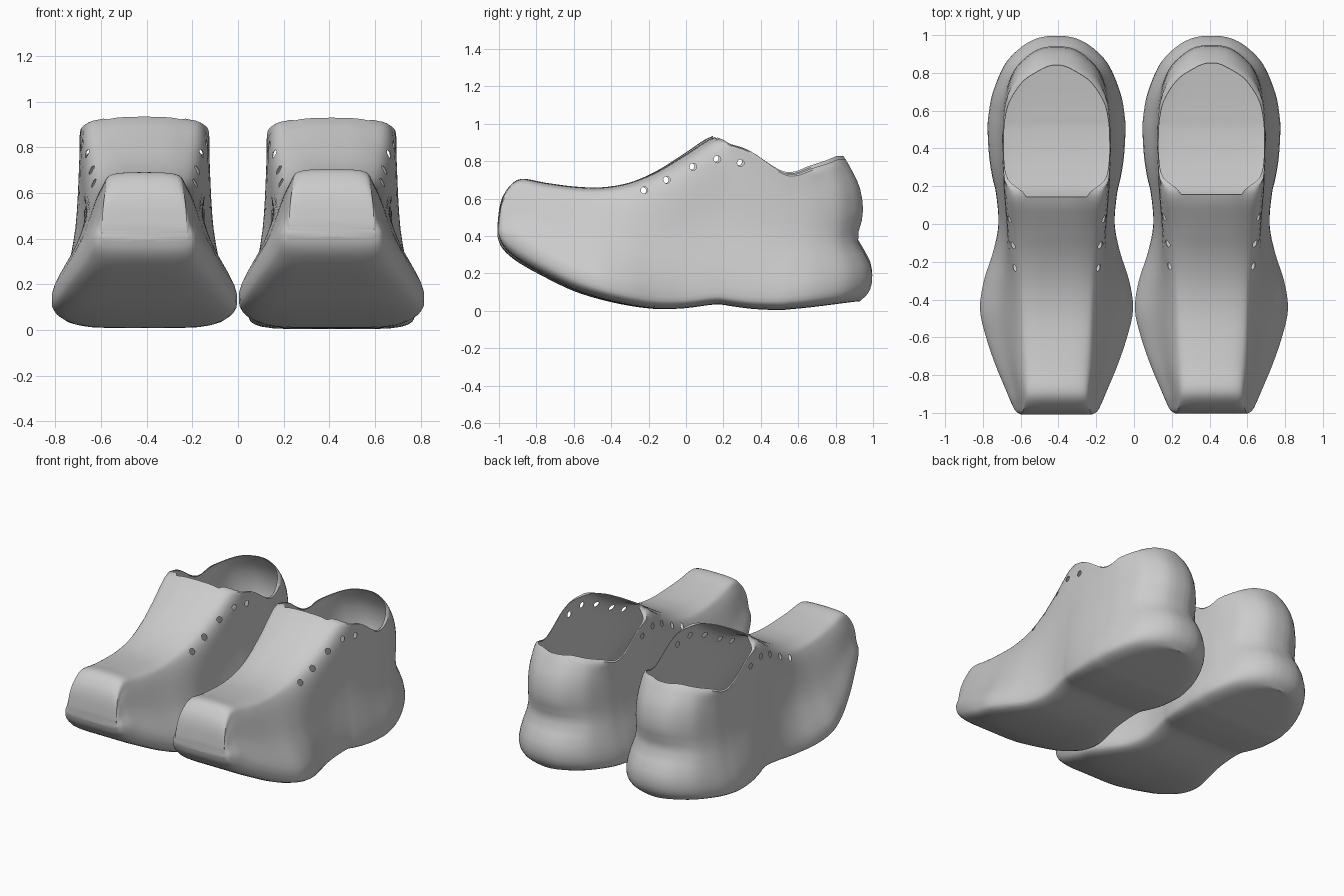
import bpy
import bmesh
import math
from mathutils import Matrix, Vector

if "Cube" in bpy.data.objects:
    bpy.data.objects.remove(bpy.data.objects["Cube"], do_unlink=True)

# One plain grey for the whole pair
grey = bpy.data.materials.new("plain grey")
grey.use_nodes = True
colour = (0.6, 0.6, 0.6, 1)
grey.diffuse_color = colour
grey.node_tree.nodes["Principled BSDF"].inputs["Base Color"].default_value = colour

# Stations from toe to heel:
# y, sole height, crown height, shoulder height, widest, shoulder and crown half widths
STATIONS = [
    (-1, .41, .47, .45, .19, .185, .17),
    (-.985, .365, .58, .53, .215, .185, .16),
    (-.95, .32, .655, .59, .235, .18, .15),
    (-.88, .265, .705, .64, .265, .18, .14),
    (-.75, .19, .685, .62, .32, .195, .14),
    (-.6, .115, .665, .6, .372, .205, .15),
    (-.45, .065, .66, .6, .405, .21, .15),
    (-.3, .03, .685, .615, .385, .22, .15),
    (-.15, .01, .745, .66, .337, .235, .15),
    (0, .014, .835, .74, .308, .25, .15),
    (.16, .034, .93, .85, .32, .265, .16),
    (.25, .024, .89, .82, .34, .277, .255),
    (.36, .01, .845, .77, .357, .284, .28),
    (.5, .004, .75, .67, .365, .285, .28),
    (.58, .01, .73, .64, .36, .28, .272),
    (.7, .02, .76, .66, .338, .265, .245),
    (.85, .035, .79, .68, .275, .22, .18),
    (.94, .045, .81, .7, .19, .15, .11),
    (.985, .05, .81, .7, .11, .09, .055),
    (1, .05, .81, .7, .04, .035, .02),
]
OPENING = 10         # station where the foot opening begins
STEPS = 4            # samples between stations
ARC = 5              # samples between cross-section points

# Back of the heel as (height, y)
HEEL = [(.04, .92), (.1, .98), (.18, 1), (.27, .98), (.36, .925), (.42, .925),
        (.52, .95), (.65, .935), (.75, .89), (.82, .85)]
EYELETS = [(-.22, .645), (-.1, .7), (.04, .77), (.17, .81), (.295, .79)]


def smooth_path(points, steps):
    """Catmull-Rom samples through all points."""
    pts = [Vector(p) for p in points]
    result = []
    for i in range(len(pts) - 1):
        b, c = pts[i], pts[i + 1]
        a = pts[i - 1] if i else b
        d = pts[i + 2] if i + 2 < len(pts) else c
        for k in range(steps):
            t = k / steps
            result.append(b + (c - a) * (t / 2)
                          + (a * 2 - b * 5 + c * 4 - d) * (t * t / 2)
                          + (b * 3 - a - c * 3 + d) * (t ** 3 / 2))
    return result + [pts[-1]]


def clamp(value, low, high):
    return max(low, min(high, value))


HEEL_CURVE = smooth_path(HEEL, STEPS)


def heel_back(z):
    if z <= HEEL_CURVE[0][0]:
        return HEEL_CURVE[0][1]
    for p, q in zip(HEEL_CURVE, HEEL_CURVE[1:]):
        if z <= q[0]:
            return p[1] + (q[1] - p[1]) * (z - p[0]) / (q[0] - p[0])
    return HEEL_CURVE[-1][1]


def half_section(station):
    """Half cross-section from sole centre up to crown centre."""
    y, sole, crown, shoulder, wide, upper, top = station
    bulge = sole + min(.1, (shoulder - sole) * .3)
    # Straight flanks at the toe, a more hollow waist at the heel
    flank = .45 - .2 * clamp((y + .3) / .5, 0, 1)
    dome = (crown - shoulder) * .15 * clamp((.3 - y) / .14, 0, 1)
    outline = [(0, sole), (wide * .84, sole + (bulge - sole) * .1), (wide, bulge),
               (upper + (wide - upper) * flank, (bulge + shoulder) / 2),
               (upper, shoulder), (top, crown - dome), (0, crown)]
    section = []
    for j, (x, z) in enumerate(smooth_path(outline, ARC)):
        limit = upper if j > ARC * 4 else wide
        x, z = clamp(x, 0, limit), clamp(z, sole, crown)
        depth = y
        if y > .6:
            depth = .6 + (y - .6) * (heel_back(z) - .6) / .4
        section.append(Vector((x, depth, z)))
    return section


def shoe_mesh():
    bm = bmesh.new()
    rings = [half_section(s) for s in smooth_path(STATIONS, STEPS)]
    # Closing columns at toe and heel
    for end, at in ((rings[0], 0), (rings[-1], len(rings) + 1)):
        rings.insert(at, [Vector((0, p.y, p.z)) for p in end])
    for side in (1, -1):
        grid = [[bm.verts.new((p.x * side, p.y, p.z)) for p in r] for r in rings]
        for i in range(len(grid) - 1):
            is_open = i > OPENING * STEPS
            count = len(grid[0]) - 1 - (ARC if is_open else 0)
            for j in range(count):
                bm.faces.new((grid[i][j], grid[i + 1][j],
                              grid[i + 1][j + 1], grid[i][j + 1]))
    bmesh.ops.remove_doubles(bm, verts=bm.verts, dist=.0005)
    bmesh.ops.dissolve_degenerate(bm, edges=bm.edges, dist=.0002)
    loose = [v for v in bm.verts if not v.link_faces]
    bmesh.ops.delete(bm, geom=loose, context='VERTS')
    bmesh.ops.recalc_face_normals(bm, faces=bm.faces)
    # Make sure the shell faces outwards, judged at the sole
    lowest = min(bm.faces, key=lambda f: f.calc_center_median().z)
    if lowest.normal.z > 0:
        bmesh.ops.reverse_faces(bm, faces=bm.faces)
    mesh = bpy.data.meshes.new("shoe")
    bm.to_mesh(mesh)
    bm.free()
    mesh.materials.append(grey)
    return mesh


def eyelet_cutter():
    bm = bmesh.new()
    for y, z in EYELETS:
        place = Matrix.Translation((0, y, z)) @ Matrix.Rotation(math.pi / 2, 4, 'Y')
        bmesh.ops.create_cone(bm, cap_ends=True, segments=12, radius1=.019,
                              radius2=.019, depth=1, matrix=place)
    mesh = bpy.data.meshes.new("eyelet_cutter")
    bm.to_mesh(mesh)
    bm.free()
    cutter = bpy.data.objects.new("eyelet_cutter", mesh)
    cutter.hide_render = True
    bpy.context.collection.objects.link(cutter)
    return cutter


# Thin shell with eyelet holes through both sides
left = bpy.data.objects.new("left_shoe", shoe_mesh())
bpy.context.collection.objects.link(left)
cutter = eyelet_cutter()
shell = left.modifiers.new("thickness", 'SOLIDIFY')
shell.thickness = .003
shell.offset = -1
holes = left.modifiers.new("eyelets", 'BOOLEAN')
holes.operation = 'DIFFERENCE'
holes.solver = 'EXACT'
holes.object = cutter
bpy.context.view_layer.update()
baked = bpy.data.meshes.new_from_object(
    left.evaluated_get(bpy.context.evaluated_depsgraph_get()))
left.modifiers.clear()
left.data = baked
bpy.data.objects.remove(cutter, do_unlink=True)

# The pair, the right shoe resting slightly toe-down
right = bpy.data.objects.new("right_shoe", baked.copy())
bpy.context.collection.objects.link(right)
left.location = (.41, -.003, 0)
right.location = (-.41, 0, .002)
right.rotation_euler.x = .018

bpy.ops.object.select_all(action='DESELECT')
for shoe in (left, right):
    shoe.select_set(True)
bpy.context.view_layer.objects.active = left
bpy.ops.object.shade_smooth_by_angle(angle=math.radians(35))
